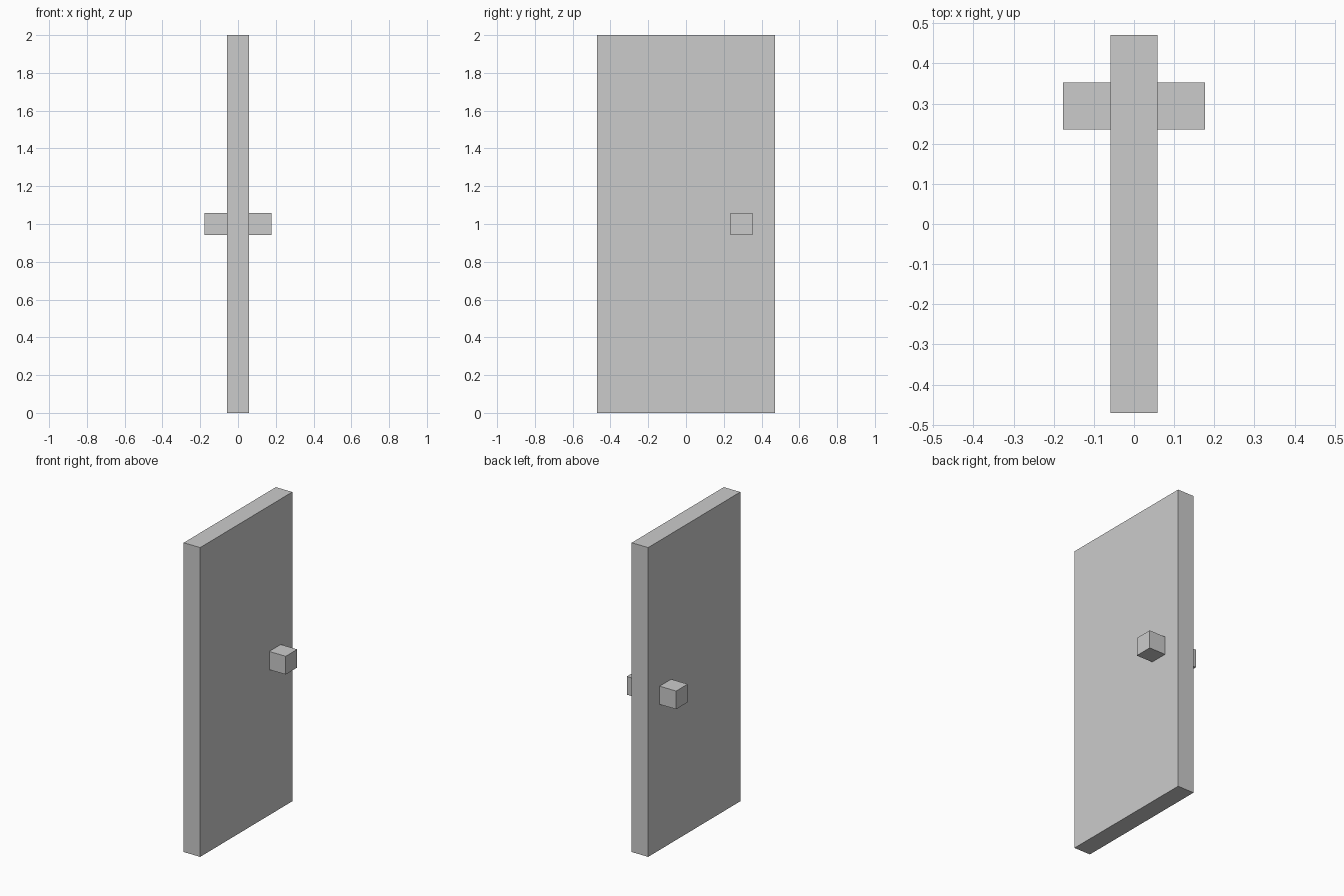
import bpy

if "Cube" in bpy.data.objects:
    bpy.data.objects.remove(bpy.data.objects["Cube"])

U = 2 / 17  # grid unit: the door is 17 units tall


def box(name, lo, hi):
    """Axis-aligned box between two corners given in grid units."""
    size = [(b - a) * U for a, b in zip(lo, hi)]
    centre = [(a + b) / 2 * U for a, b in zip(lo, hi)]
    bpy.ops.mesh.primitive_cube_add(size=1, location=centre)
    obj = bpy.context.object
    obj.name = name
    obj.scale = size
    bpy.ops.object.transform_apply(location=False, rotation=False, scale=True)
    return obj


# Door slab
box("door_panel", (-0.5, -4, 0), (0.5, 4, 17))

# Cube knobs, one on each face
for side, x in (("left", -1.5), ("right", 0.5)):
    box(f"door_knob_{side}", (x, 2, 8), (x + 1, 3, 9))
